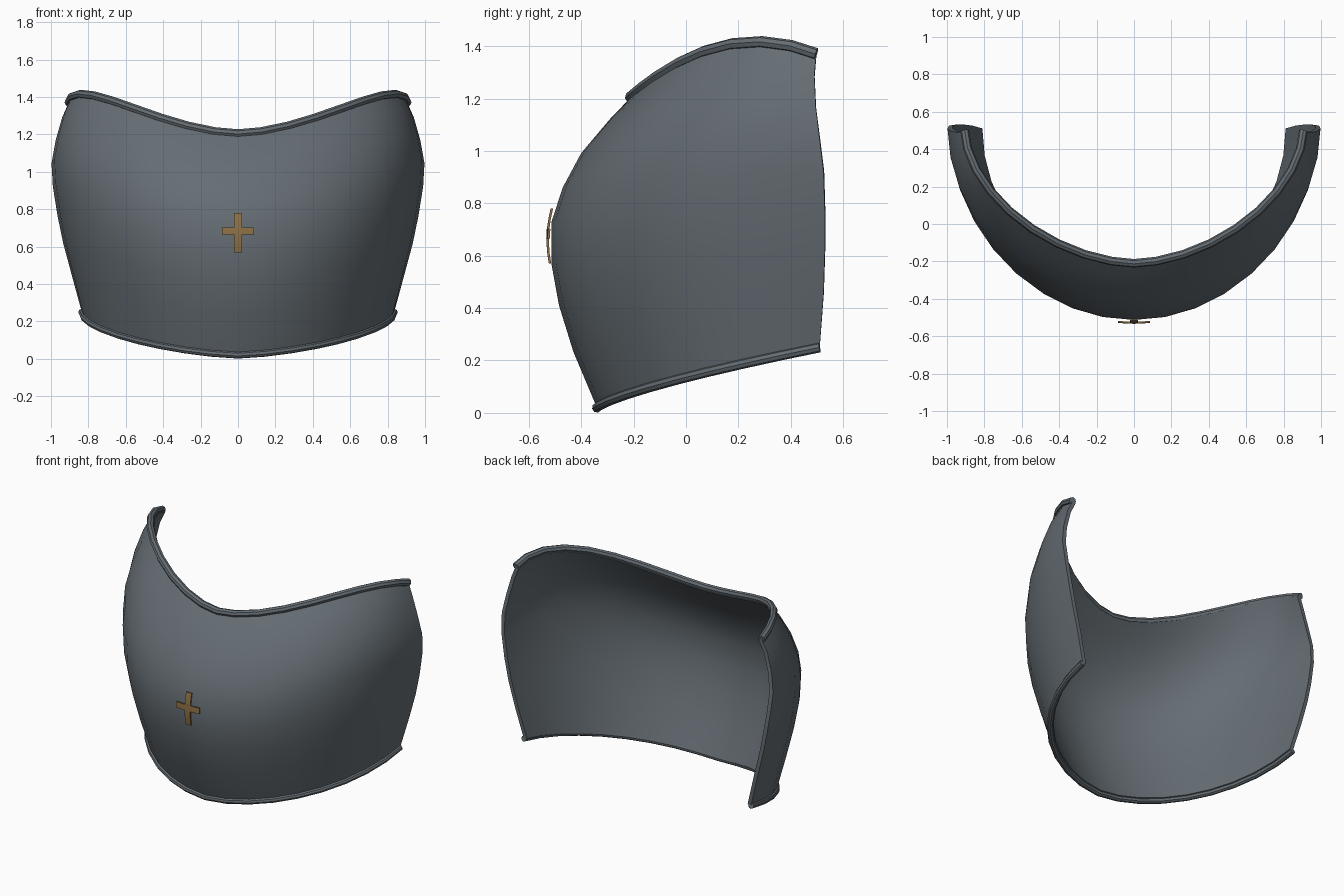
import bpy
import math

cube = bpy.data.objects.get("Cube")
if cube:
    bpy.data.objects.remove(cube)


def material(name, rgb, metallic=0.0):
    mat = bpy.data.materials.new(name)
    mat.use_nodes = True
    mat.diffuse_color = (*rgb, 1)
    bsdf = mat.node_tree.nodes["Principled BSDF"]
    bsdf.inputs["Base Color"].default_value = (*rgb, 1)
    bsdf.inputs["Roughness"].default_value = 0.5
    return mat


steel = material("blue grey steel", (0.13, 0.153, 0.172))
brass = material("dull brass", (0.27, 0.165, 0.06))

SEGMENTS = 18
# Height fraction, front centre y, end half width, end y
PROFILE = [
    (0.00, -0.34, 0.835, 0.51), (0.18, -0.43, 0.89, 0.525),
    (0.33, -0.485, 0.935, 0.53), (0.46, -0.513, 0.965, 0.53),
    (0.60, -0.513, 0.99, 0.525), (0.71, -0.47, 0.997, 0.51),
    (0.82, -0.40, 0.975, 0.495), (0.93, -0.29, 0.94, 0.49),
    (1.00, -0.21, 0.905, 0.497),
]


def row_points(frac, front_y, half_width, end_y):
    """One arc across the plate, from the right end to the left end."""
    power = 2 - 0.25 * max(0, frac - 0.5) * 2
    front_z = 0.02 + 1.185 * frac
    end_z = 0.25 + 1.12 * frac
    points = []
    for i in range(SEGMENTS + 1):
        t = math.pi * (i / SEGMENTS - 0.5)
        x = half_width * math.copysign(abs(math.sin(t)) ** (2 / power), t)
        s = 1 - max(0, math.cos(t)) ** (2 / power)
        low, high = s ** 0.75, 3.74 * s - 2.74 * s * s
        rise = low + (high - low) * frac
        points.append((x, front_y + (end_y - front_y) * s,
                       front_z + (end_z - front_z) * rise))
    return points


def grid_object(name, rows, mat, thickness, offset):
    """Surface through rows of points, thickened and smoothly shaded."""
    n = len(rows[0])
    faces = [(j * n + i, j * n + i + 1, (j + 1) * n + i + 1, (j + 1) * n + i)
             for j in range(len(rows) - 1) for i in range(n - 1)]
    mesh = bpy.data.meshes.new(name)
    mesh.from_pydata([p for row in rows for p in row], [], faces)
    mesh.materials.append(mat)
    obj = bpy.data.objects.new(name, mesh)
    bpy.context.collection.objects.link(obj)
    solid = obj.modifiers.new("thickness", "SOLIDIFY")
    solid.thickness = thickness
    solid.offset = offset
    finish(obj)
    return obj


def finish(obj):
    """Apply modifiers or bevel to a mesh and shade it."""
    bpy.ops.object.select_all(action="DESELECT")
    obj.select_set(True)
    bpy.context.view_layer.objects.active = obj
    bpy.ops.object.convert(target="MESH")
    bpy.ops.object.shade_smooth_by_angle(angle=math.radians(40))


def rim(name, points, radius):
    """Rolled edge following an arc of the plate."""
    curve = bpy.data.curves.new(name, "CURVE")
    curve.dimensions = "3D"
    curve.bevel_depth = radius
    curve.bevel_resolution = 2
    curve.use_fill_caps = True
    spline = curve.splines.new("POLY")
    spline.points.add(len(points) - 1)
    for point, co in zip(spline.points, points):
        point.co = (*co, 1)
    curve.materials.append(steel)
    obj = bpy.data.objects.new(name, curve)
    bpy.context.collection.objects.link(obj)
    finish(obj)


# Curved plate with rolled upper and lower edges
rows = [row_points(*p) for p in PROFILE]
grid_object("curved_plate", rows, steel, 0.025, -1)
rim("upper_rim", rows[-1], 0.023)
rim("lower_rim", rows[0], 0.019)


# Thin bowed cross fixed to the front
def cross_bar(name, half_width, z_low, z_high, lift):
    bar = []
    for j in range(7):
        z = z_low + (z_high - z_low) * j / 6
        bar.append([(x, -0.528 - lift + 0.7 * x * x + 1.1 * (z - 0.66) ** 2, z)
                    for x in (half_width * (i / 3 - 1) for i in range(7))])
    grid_object(name, bar, brass, 0.009, 0)


cross_bar("cross_upright", 0.02, 0.57, 0.78, 0)
cross_bar("cross_arm", 0.085, 0.665, 0.703, 0.001)
